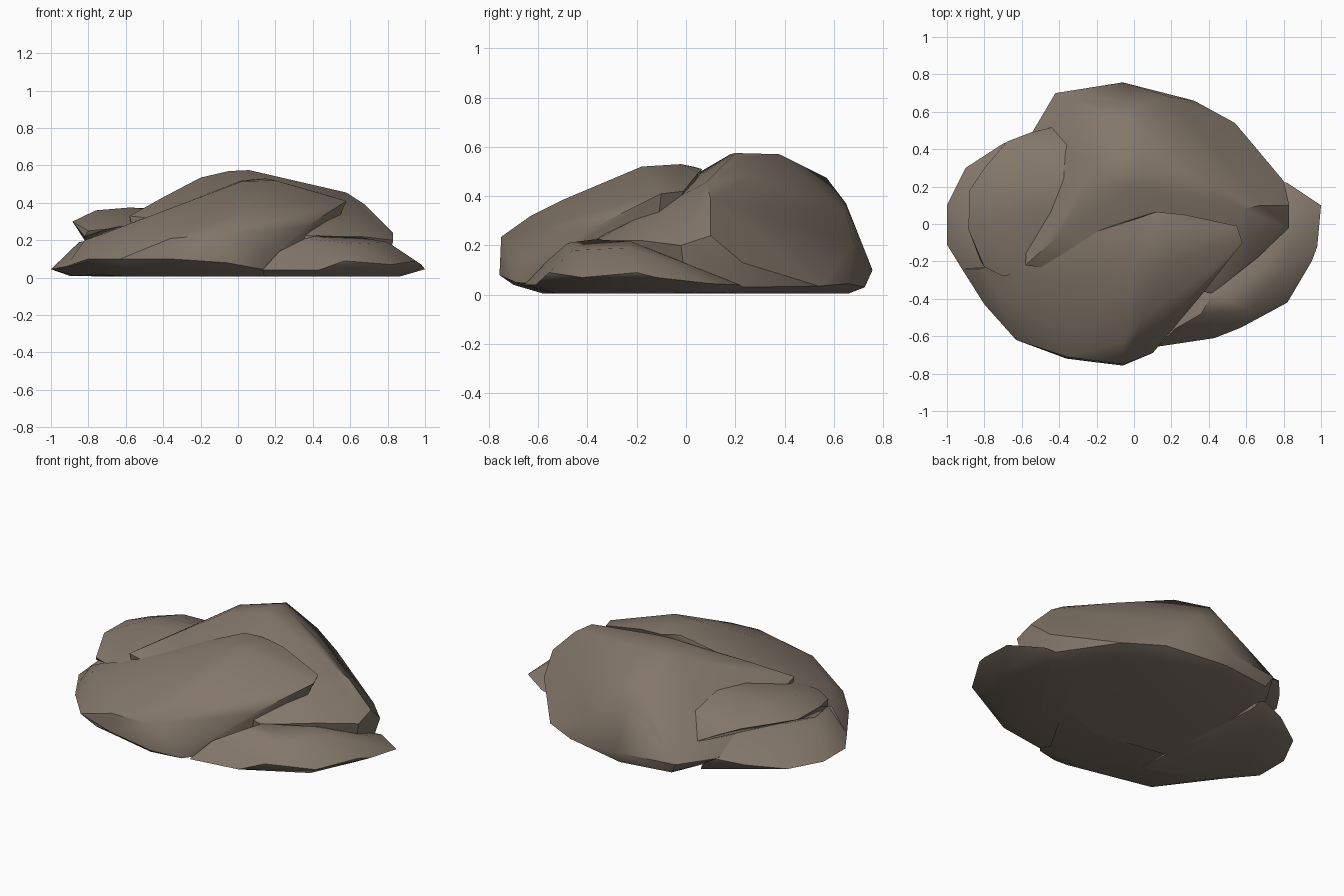
import bpy, bmesh, math

stone = bpy.data.materials.new("stone")
stone.diffuse_color = (0.23, 0.185, 0.145, 1)


def boulder(name, points, angle=42):
    """One faceted rock: the convex hull of a few corner points."""
    bm = bmesh.new()
    for p in points:
        bm.verts.new(p)
    hull = bmesh.ops.convex_hull(bm, input=bm.verts[:])
    loose = {g for g in hull["geom_interior"] + hull["geom_unused"]
             if isinstance(g, bmesh.types.BMVert)}
    bmesh.ops.delete(bm, geom=list(loose), context="VERTS")
    bmesh.ops.recalc_face_normals(bm, faces=bm.faces[:])
    mesh = bpy.data.meshes.new(name)
    bm.to_mesh(mesh)
    bm.free()
    obj = bpy.data.objects.new(name, mesh)
    bpy.context.collection.objects.link(obj)
    mesh.materials.append(stone)
    bpy.ops.object.select_all(action="DESELECT")
    obj.select_set(True)
    bpy.context.view_layer.objects.active = obj
    bpy.ops.object.shade_smooth_by_angle(angle=math.radians(angle))
    return obj


# Tall dome at the back, with a spur running down to the left
boulder("back_dome", [
    (-0.42, 0.45, 0.005), (-0.30, 0.62, 0.005), (-0.05, 0.66, 0.005),
    (0.30, 0.57, 0.005), (0.50, 0.43, 0.005), (0.72, 0.15, 0.005),
    (-0.50, -0.20, 0.005), (0.40, -0.34, 0.005),
    (-0.38, 0.68, 0.035), (-0.06, 0.725, 0.03), (0.32, 0.66, 0.045),
    (0.54, 0.54, 0.035), (0.78, 0.20, 0.03), (0.79, 0.00, 0.03),
    (-0.55, 0.48, 0.09), (-0.42, 0.70, 0.10), (-0.06, 0.757, 0.10),
    (0.19, 0.68, 0.21), (0.80, 0.23, 0.13), (0.83, 0.10, 0.24),
    (0.83, -0.02, 0.20), (0.66, -0.18, 0.22), (0.42, -0.37, 0.22),
    (-0.26, 0.66, 0.25), (-0.05, 0.65, 0.37), (0.08, 0.65, 0.33),
    (-0.07, 0.57, 0.475), (0.03, 0.38, 0.57), (-0.05, 0.18, 0.57),
    (0.06, 0.20, 0.575), (-0.20, 0.13, 0.535), (-0.20, 0.30, 0.53),
    (0.35, 0.26, 0.485), (0.58, 0.08, 0.455), (0.68, 0.10, 0.39),
    (-0.40, -0.06, 0.43), (-0.58, -0.22, 0.33),
])

# Large leaning slab at the front
boulder("front_slab", [
    (-0.82, -0.22, 0.02), (-0.58, -0.54, 0.005), (-0.30, -0.57, 0.005),
    (0.05, -0.58, 0.005), (0.40, -0.15, 0.005), (-0.10, -0.70, 0.04),
    (-0.92, -0.24, 0.06), (-0.80, -0.43, 0.10), (-0.63, -0.62, 0.10),
    (-0.36, -0.72, 0.10), (-0.06, -0.757, 0.08), (0.10, -0.69, 0.05),
    (-0.36, -0.71, 0.21), (-0.06, -0.75, 0.235), (0.14, -0.64, 0.13),
    (-0.82, -0.24, 0.20), (-0.72, -0.38, 0.235), (-0.05, -0.63, 0.32),
    (-0.35, -0.58, 0.30), (0.05, -0.50, 0.385), (0.22, -0.50, 0.25),
    (-0.55, -0.24, 0.30), (0.02, -0.19, 0.515), (0.20, -0.18, 0.52),
    (0.02, 0.03, 0.52), (0.12, 0.065, 0.51), (0.15, -0.02, 0.53),
    (0.27, 0.05, 0.495), (0.55, -0.01, 0.42), (0.58, -0.10, 0.41),
    (0.36, -0.38, 0.27),
])

# Low skirt on the left, under the overhanging lobe
boulder("left_base", [
    (-0.90, 0.10, 0.01), (-0.88, -0.12, 0.01), (-0.65, 0.36, 0.005),
    (-0.45, 0.50, 0.005), (-0.40, -0.40, 0.005), (-0.70, -0.40, 0.02),
    (-1.00, 0.10, 0.045), (-1.00, -0.11, 0.045), (-0.90, 0.30, 0.05),
    (-0.70, 0.43, 0.07), (-0.92, -0.24, 0.06), (-0.80, -0.43, 0.09),
    (-0.50, 0.50, 0.09), (-0.85, -0.05, 0.19), (-0.80, -0.24, 0.20),
    (-0.62, 0.20, 0.19), (-0.40, -0.20, 0.26), (-0.42, 0.35, 0.18),
])

# Overhanging lobe on the upper left
boulder("left_lobe", [
    (-0.38, 0.53, 0.15), (-0.55, 0.49, 0.235), (-0.68, 0.44, 0.29),
    (-0.80, 0.30, 0.30), (-0.88, 0.18, 0.30), (-0.885, -0.03, 0.30),
    (-0.82, -0.20, 0.22), (-0.80, -0.23, 0.25), (-0.70, -0.28, 0.26),
    (-0.60, -0.26, 0.28), (-0.76, 0.03, 0.36), (-0.58, 0.08, 0.375),
    (-0.52, 0.22, 0.37), (-0.68, 0.24, 0.355), (-0.42, 0.06, 0.36),
    (-0.34, 0.25, 0.365), (-0.35, 0.42, 0.31), (-0.82, -0.08, 0.20),
])

# Low wedge on the right, ending in a thin point
boulder("right_wedge", [
    (0.14, -0.55, 0.005), (0.42, -0.53, 0.005), (0.74, -0.36, 0.005),
    (0.86, -0.10, 0.005), (0.86, 0.12, 0.01), (0.60, 0.25, 0.005),
    (0.13, -0.655, 0.04), (0.43, -0.61, 0.04), (0.57, -0.555, 0.09),
    (0.82, -0.42, 0.07), (0.95, -0.20, 0.09), (0.98, -0.12, 0.07),
    (1.00, 0.10, 0.045), (0.82, 0.22, 0.04), (0.22, -0.56, 0.14),
    (0.36, -0.48, 0.21), (0.62, -0.46, 0.18), (0.80, -0.24, 0.19),
    (0.42, -0.37, 0.225), (0.66, -0.22, 0.215), (0.86, 0.04, 0.11),
])
